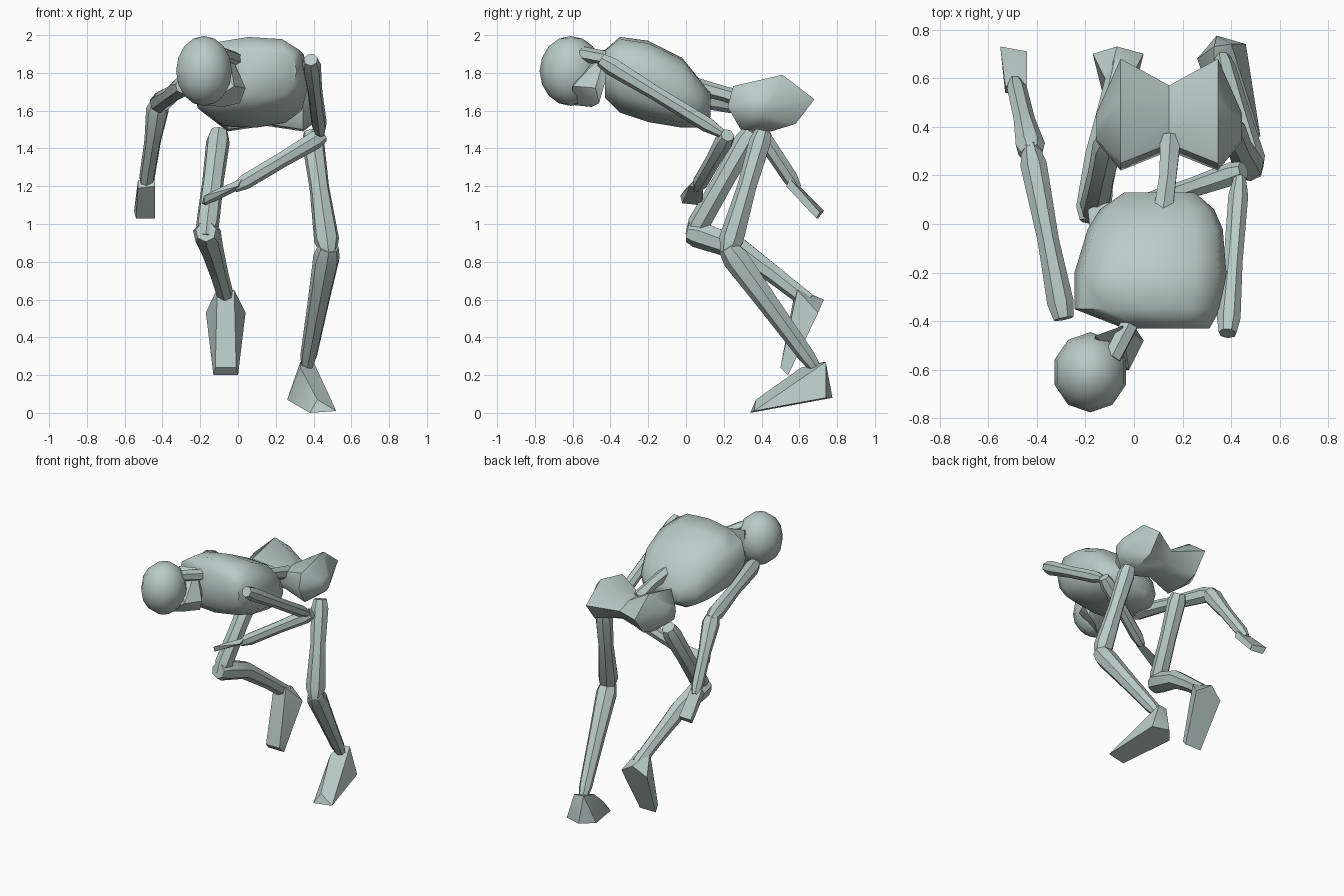
import bpy, bmesh, math
from mathutils import Vector

old = bpy.data.objects.get("Cube")
if old:
    bpy.data.objects.remove(old, do_unlink=True)

bone_mat = bpy.data.materials.new("pale_grey_green")
bone_mat.use_nodes = True
COLOUR = (0.49, 0.60, 0.57, 1)
bone_mat.diffuse_color = COLOUR
for node in bone_mat.node_tree.nodes:
    if node.type == 'BSDF_PRINCIPLED':
        node.inputs["Base Color"].default_value = COLOUR


def finish(name, bm, angle=42):
    """Turn a bmesh into a smooth shaded object that keeps its hard edges."""
    bmesh.ops.recalc_face_normals(bm, faces=bm.faces)
    mesh = bpy.data.meshes.new(name)
    bm.to_mesh(mesh)
    bm.free()
    mesh.materials.append(bone_mat)
    mesh.shade_smooth()
    mesh.set_sharp_from_angle(angle=math.radians(angle))
    obj = bpy.data.objects.new(name, mesh)
    bpy.context.collection.objects.link(obj)
    return obj


def loft(name, rings, angle=42):
    """Skin a row of equal point rings and cap both ends."""
    bm = bmesh.new()
    loops = [[bm.verts.new(p) for p in ring] for ring in rings]
    count = len(loops[0])
    for a, b in zip(loops, loops[1:]):
        for i in range(count):
            j = (i + 1) % count
            bm.faces.new((a[i], a[j], b[j], b[i]))
    bm.faces.new(loops[0])
    bm.faces.new(loops[-1])
    return finish(name, bm, angle)


def tube(name, points, radii, sides=7):
    """Faceted tube through the points with a radius at each one."""
    pts = [Vector(p) for p in points]
    rings = []
    for i, (p, r) in enumerate(zip(pts, radii)):
        axis = (pts[min(i + 1, len(pts) - 1)] - pts[max(i - 1, 0)]).normalized()
        helper = Vector((1, 0, 0)) if abs(axis.x) < 0.8 else Vector((0, 0, 1))
        u = axis.cross(helper).normalized()
        v = axis.cross(u)
        turns = [math.tau * k / sides for k in range(sides)]
        rings.append([p + (u * math.cos(t) + v * math.sin(t)) * r for t in turns])
    return loft(name, rings)


def limb_bone(name, start, end, shaft, start_knob, end_knob):
    """Straight bone: slim shaft, wider knobs and narrowed tips."""
    a, b = Vector(start), Vector(end)
    stations = (0, 0.09, 0.45, 0.88, 1)
    radii = (start_knob * 0.75, start_knob, shaft, end_knob, end_knob * 0.6)
    return tube(name, [a.lerp(b, s) for s in stations], radii)


def hull(name, points):
    """Faceted solid around a few corner points."""
    bm = bmesh.new()
    for p in points:
        bm.verts.new(p)
    bmesh.ops.convex_hull(bm, input=bm.verts)
    loose = [v for v in bm.verts if not v.link_faces]
    bmesh.ops.delete(bm, geom=loose, context='VERTS')
    return finish(name, bm, 35)


# Skull, face and neck
bm = bmesh.new()
bmesh.ops.create_uvsphere(bm, u_segments=10, v_segments=8, radius=1)
for v in bm.verts:
    v.co = Vector((-0.18 + v.co.x * 0.155, -0.61 + v.co.y * 0.165, 1.81 + v.co.z * 0.185))
finish("skull", bm, 60)
hull("face", [(-0.16, -0.46, 1.92), (-0.05, -0.42, 1.92), (0, -0.42, 1.78),
              (0.04, -0.48, 1.72), (0.01, -0.46, 1.64), (-0.08, -0.5, 1.62),
              (-0.18, -0.6, 1.63), (-0.02, -0.6, 1.73), (-0.16, -0.46, 1.7)])
tube("neck", [(-0.09, -0.55, 1.9), (0.02, -0.34, 1.86)], (0.04, 0.04), 6)

# Ribcage: sections from shoulders to waist as (y, x low, x high, z low, z high)
sections = [(-0.43, -0.04, 0.31, 1.67, 1.92), (-0.35, -0.245, 0.355, 1.59, 1.99),
            (-0.2, -0.245, 0.38, 1.54, 1.97), (-0.02, -0.19, 0.365, 1.51, 1.88),
            (0.06, -0.14, 0.33, 1.51, 1.78), (0.13, -0.04, 0.25, 1.57, 1.69)]
rings = []
for y, x0, x1, z0, z1 in sections:
    ring = []
    for k in range(12):
        c, s = math.cos(math.tau * k / 12), math.sin(math.tau * k / 12)
        c = math.copysign(abs(c) ** 0.75, c)
        s = math.copysign(abs(s) ** 0.75, s)
        x = (x0 + x1) / 2 + c * (x1 - x0) / 2
        ring.append((x, y, (z0 + z1) / 2 + s * (z1 - z0) / 2 + c * 0.015))
    rings.append(ring)
loft("ribcage", rings, 60)

# Spine and pelvis: full wings either side of a waisted middle
tube("lower_spine", [(0.12, 0.05, 1.73), (0.14, 0.2, 1.69), (0.15, 0.36, 1.64)],
     (0.045, 0.04, 0.05), 6)
wing = [(0.22, 1.62), (0.25, 1.73), (0.51, 1.79), (0.68, 1.66),
        (0.58, 1.53), (0.45, 1.49), (0.29, 1.5)]
middle = [(0.3, 1.6), (0.33, 1.66), (0.46, 1.67), (0.57, 1.63),
          (0.52, 1.56), (0.45, 1.52), (0.34, 1.53)]
small = [(0.38 + (y - 0.38) * 0.25, 1.62 + (z - 1.62) * 0.4) for y, z in wing]
loft("pelvis", [[(0.145 + dx, y, z) for y, z in outline] for dx, outline in
                ((-0.3, small), (-0.2, wing), (0, middle), (0.2, wing), (0.3, small))], 50)

# Left leg, planted
limb_bone("left_thigh", (0.39, 0.41, 1.49), (0.48, 0.22, 0.84), 0.053, 0.06, 0.068)
limb_bone("left_shin", (0.48, 0.22, 0.88), (0.36, 0.7, 0.22), 0.058, 0.072, 0.045)
hull("left_foot", [(0.26, 0.68, 0.07), (0.34, 0.775, 0.08), (0.46, 0.74, 0.08),
                   (0.33, 0.73, 0.27), (0.4, 0.74, 0.27), (0.33, 0.61, 0.24),
                   (0.4, 0.6, 0.19), (0.38, 0.34, 0), (0.52, 0.36, 0.01), (0.42, 0.37, 0.07)])

# Right leg, trailing
limb_bone("right_thigh", (-0.1, 0.35, 1.49), (-0.17, 0.03, 0.93), 0.058, 0.064, 0.062)
tube("right_shin", [(-0.17, 0.01, 0.96), (-0.165, 0.06, 0.95), (-0.14, 0.28, 0.87),
                    (-0.1, 0.47, 0.73), (-0.06, 0.65, 0.59)],
     (0.055, 0.075, 0.062, 0.05, 0.045))
hull("right_foot", [(-0.17, 0.7, 0.53), (-0.07, 0.73, 0.6), (0.04, 0.7, 0.53),
                    (-0.11, 0.58, 0.66), (-0.02, 0.59, 0.65), (-0.11, 0.6, 0.5),
                    (-0.02, 0.6, 0.5), (-0.13, 0.54, 0.2), (0, 0.54, 0.2),
                    (-0.12, 0.5, 0.24), (-0.01, 0.5, 0.24)])

# Left arm, forearm swung across the body
limb_bone("left_upper_arm", (0.385, -0.45, 1.87), (0.435, 0.19, 1.48), 0.04, 0.05, 0.042)
limb_bone("left_forearm", (0.45, 0.22, 1.47), (-0.02, 0.06, 1.19), 0.042, 0.05, 0.042)
hull("left_hand", [(0.02, 0.05, 1.24), (0.02, 0.09, 1.19), (0, 0.02, 1.2),
                   (-0.18, -0.03, 1.15), (-0.19, 0.06, 1.11), (-0.17, 0.07, 1.1),
                   (-0.18, -0.02, 1.11), (-0.1, 0, 1.19), (-0.1, 0.09, 1.13)])

# Right arm, thrown back
limb_bone("right_upper_arm", (-0.29, -0.39, 1.73), (-0.43, 0.33, 1.63), 0.045, 0.056, 0.056)
limb_bone("right_forearm", (-0.42, 0.29, 1.64), (-0.49, 0.59, 1.19), 0.045, 0.062, 0.042)
hull("right_hand", [(-0.53, 0.57, 1.23), (-0.44, 0.55, 1.24), (-0.53, 0.54, 1.19),
                    (-0.44, 0.53, 1.2), (-0.55, 0.73, 1.07), (-0.44, 0.71, 1.06),
                    (-0.54, 0.7, 1.03), (-0.44, 0.69, 1.03)])
